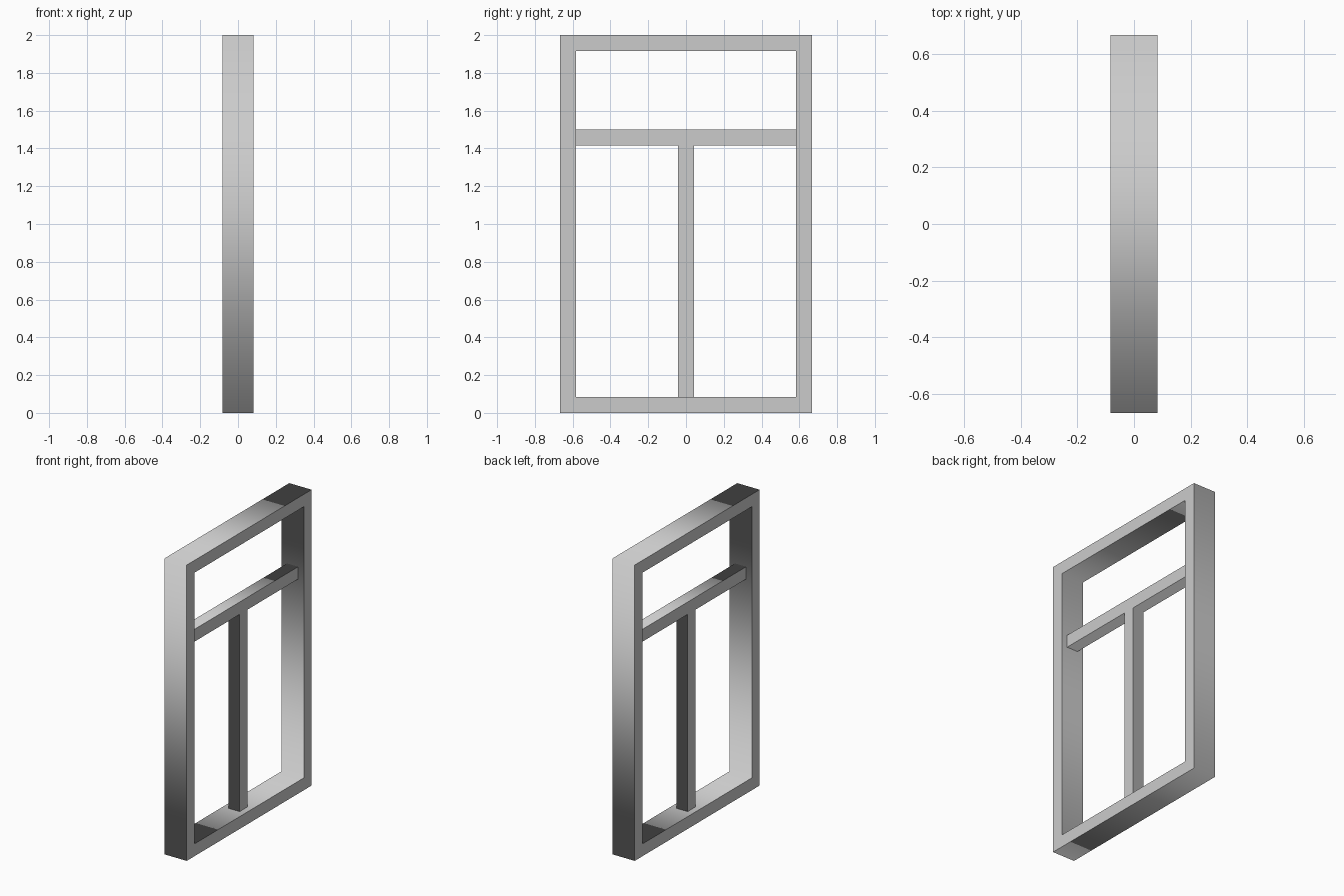
import bpy
from math import pi

if "Cube" in bpy.data.objects:
    bpy.data.objects.remove(bpy.data.objects["Cube"])


def rect(half_w, z0, z1):
    return [(-half_w, z0), (half_w, z0), (half_w, z1), (-half_w, z1)]


def extruded_profile(name, outlines, depth):
    """Fill closed (y, z) outlines and extrude them along x, centred on x = 0."""
    curve = bpy.data.curves.new(name, 'CURVE')
    curve.dimensions = '2D'
    curve.fill_mode = 'BOTH'
    curve.extrude = depth / 2
    for pts in outlines:
        spline = curve.splines.new('POLY')
        spline.points.add(len(pts) - 1)
        for p, (y, z) in zip(spline.points, pts):
            p.co = (y, z, 0, 1)
        spline.use_cyclic_u = True
    obj = bpy.data.objects.new(name, curve)
    bpy.context.collection.objects.link(obj)
    obj.rotation_euler = (pi / 2, 0, pi / 2)
    bpy.ops.object.select_all(action='DESELECT')
    obj.select_set(True)
    bpy.context.view_layer.objects.active = obj
    bpy.ops.object.convert(target='MESH')
    return bpy.context.object


T = 1 / 12            # timber thickness
HALF_W = 2 / 3        # half of the overall width
INNER = HALF_W - T

# Outer frame: rectangle with a rectangular opening
extruded_profile("outer_frame", [rect(HALF_W, 0, 2), rect(INNER, T, 2 - T)], 2 * T)

# Transom and mullion: one T-shaped divider, half as deep as the frame
top, under, m = 1.5, 1.5 - T, T / 2
extruded_profile("window_divider", [[
    (-INNER, top), (-INNER, under), (-m, under), (-m, T),
    (m, T), (m, under), (INNER, under), (INNER, top)]], T)
